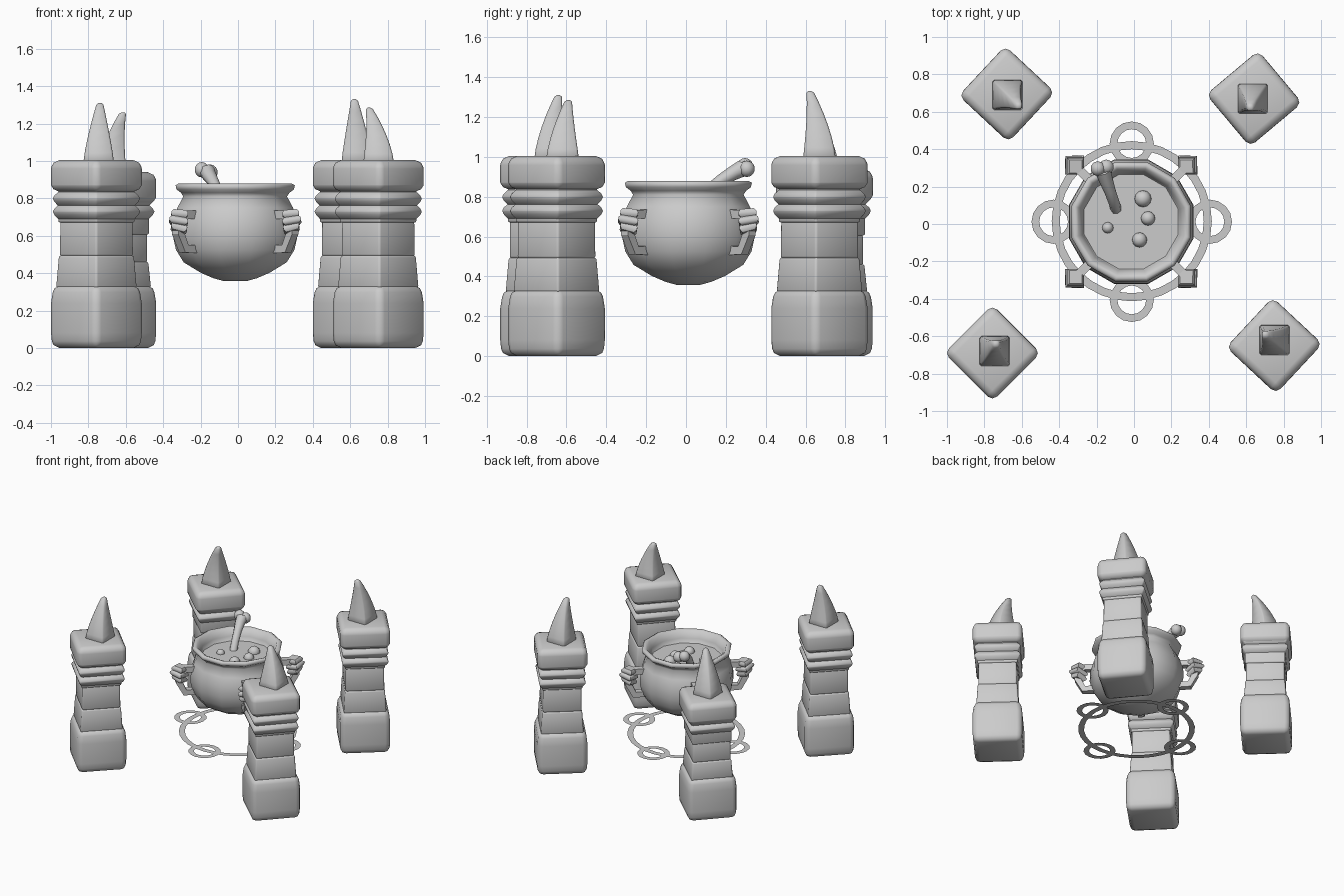
import bpy, bmesh, math
from mathutils import Vector, Matrix

if "Cube" in bpy.data.objects:
    bpy.data.objects.remove(bpy.data.objects["Cube"])

stone = bpy.data.materials.new("plain_grey")
stone.diffuse_color = (0.6, 0.6, 0.6, 1)
stone.use_nodes = True
stone.node_tree.nodes["Principled BSDF"].inputs["Base Color"].default_value = stone.diffuse_color


def finish(bm, name, angle=45):
    bmesh.ops.recalc_face_normals(bm, faces=bm.faces)
    me = bpy.data.meshes.new(name)
    bm.to_mesh(me)
    bm.free()
    me.materials.append(stone)
    me.shade_smooth()
    me.set_sharp_from_angle(angle=math.radians(angle))
    ob = bpy.data.objects.new(name, me)
    bpy.context.collection.objects.link(ob)
    return ob


def loft(bm, rings):
    """Skin a list of point rings and cap both ends."""
    vs = [[bm.verts.new(p) for p in r] for r in rings]
    n = len(vs[0])
    for a, b in zip(vs, vs[1:]):
        for i in range(n):
            j = (i + 1) % n
            bm.faces.new((a[i], a[j], b[j], b[i]))
    bm.faces.new(vs[0][::-1])
    bm.faces.new(vs[-1])


def ngon(cx, cy, z, r, n=4, rot=0.0):
    return [(cx + r * math.cos(rot + i * math.tau / n),
             cy + r * math.sin(rot + i * math.tau / n), z) for i in range(n)]


def round_edges(bm, width, segs=2, limit=25):
    bm.normal_update()
    edges = [e for e in bm.edges if e.calc_face_angle(0) > math.radians(limit)]
    bmesh.ops.bevel(bm, geom=edges, offset=width, segments=segs, profile=0.5,
                    affect='EDGES', clamp_overlap=True)


def block(name, c, rot, sections, bevel, segs=2):
    """Square block from (half diagonal, height) sections, with worn edges."""
    bm = bmesh.new()
    loft(bm, [ngon(c[0], c[1], z, d, 4, rot) for d, z in sections])
    round_edges(bm, bevel, segs)
    finish(bm, name, 75)


def spike(name, base, tip, z0, z1):
    bm = bmesh.new()
    rings = []
    for i in range(7):
        t = i / 6
        c = Vector(base).lerp(Vector(tip), t * t)
        r = (0.017 + 0.065 * (1 - t ** 1.25)) * math.sqrt(2)
        rings.append(ngon(c.x, c.y, z0 + (z1 - z0) * t, r, 4, math.pi / 4))
    loft(bm, rings)
    round_edges(bm, 0.009, 1, 40)
    finish(bm, name, 50)


# Four pillars: centre, twist in degrees, drop of upper part, spike base, tip
pillars = {
    "back_left": ((-0.68, 0.695), 2, 0.065, (-0.677, 0.69), (-0.615, 0.63), 1.26),
    "back_right": ((0.642, 0.67), -5, 0.0, (0.635, 0.67), (0.622, 0.622), 1.33),
    "front_left": ((-0.757, -0.69), 0, 0.0, (-0.745, -0.68), (-0.738, -0.64), 1.31),
    "front_right": ((0.75, -0.65), 2, 0.0, (0.752, -0.62), (0.70, -0.59), 1.285),
}
for key, (c, deg, drop, sb, st, sz) in pillars.items():
    r = math.radians(deg)
    block(key + "_base", c, r,
          [(0.25, 0.0), (0.258, 0.08), (0.258, 0.24), (0.243, 0.335)], 0.037)
    block(key + "_lower_block", c, r,
          [(0.22, 0.32), (0.205, 0.495 - drop * 0.5)], 0.012)
    block(key + "_upper_block", c, r,
          [(0.2, 0.49 - drop * 0.5), (0.197, 0.69 - drop)], 0.012)
    block(key + "_neck", c, r, [(0.208, 0.67 - drop), (0.208, 0.86 - drop)], 0.01)
    for i, z in enumerate((0.727, 0.797)):
        block(f"{key}_band_{i + 1}", c, r,
              [(0.205, z - 0.043), (0.238, z - 0.008), (0.238, z + 0.012),
               (0.208, z + 0.04)], 0.008, 1)
    block(key + "_cap", c, r,
          [(0.245, 0.835 - drop), (0.257, 0.87 - drop), (0.257, 0.96 - drop),
           (0.245, 1.005 - drop)], 0.034)
    spike(key + "_spike", sb, st, 0.99 - drop, sz)

# Cauldron shell with flared lip and inner wall
CX, CY = -0.015, 0.012
profile = [(0.06, 0.357), (0.12, 0.373), (0.19, 0.402), (0.285, 0.458),
           (0.328, 0.525), (0.345, 0.6), (0.342, 0.68), (0.32, 0.75),
           (0.287, 0.81), (0.3, 0.83), (0.325, 0.848), (0.33, 0.87),
           (0.312, 0.88), (0.292, 0.872), (0.268, 0.82), (0.255, 0.76)]
bm = bmesh.new()
loft(bm, [ngon(CX, CY, z, r, 12, math.radians(15)) for r, z in profile])
finish(bm, "cauldron", 80)

# Brew surface and bubbles
bm = bmesh.new()
bm.faces.new([bm.verts.new(p) for p in ngon(CX, CY, 0.785, 0.262, 12, math.radians(15))])
finish(bm, "brew")
for i, (x, y, r) in enumerate([(0.048, 0.135, 0.045), (0.075, 0.03, 0.038),
                               (0.03, -0.085, 0.04), (-0.14, -0.02, 0.03)]):
    bm = bmesh.new()
    bmesh.ops.create_uvsphere(bm, u_segments=12, v_segments=8, radius=r,
                              matrix=Matrix.Translation((x, y, 0.785)))
    finish(bm, f"bubble_{i + 1}", 60)

# Bone stirring stick with two knuckles
path = [(-0.09, 0.06, 0.74, 0.03), (-0.105, 0.11, 0.83, 0.029),
        (-0.13, 0.18, 0.885, 0.031), (-0.152, 0.24, 0.92, 0.038),
        (-0.165, 0.29, 0.945, 0.045)]
axis = Vector((-0.25, 0.75, 0.6)).to_track_quat('Z', 'Y')
bm = bmesh.new()
loft(bm, [[Vector(p[:3]) + axis @ Vector(q) for q in ngon(0, 0, 0, p[3], 8)]
          for p in path])
for x, y, z in [(-0.193, 0.296, 0.953), (-0.148, 0.305, 0.94)]:
    bmesh.ops.create_uvsphere(bm, u_segments=10, v_segments=7, radius=0.041,
                              matrix=Matrix.Translation((x, y, z)))
finish(bm, "bone_stirrer", 60)

# Four diagonal handles: bent square bar plus three slanted grip rings
bar = [(0.29, 0.712), (0.385, 0.712), (0.43, 0.67), (0.432, 0.615),
       (0.388, 0.53), (0.28, 0.53)]
for k in range(4):
    turn = Matrix.Translation((CX, CY, 0)) @ Matrix.Rotation(
        math.pi / 4 + k * math.pi / 2, 4, 'Z')
    bm = bmesh.new()
    rings = []
    for i, (d, z) in enumerate(bar):
        a, b = Vector(bar[max(i - 1, 0)]), Vector(bar[min(i + 1, len(bar) - 1)])
        t = (b - a).normalized()
        n = Vector((-t.y, t.x)) * 0.023
        rings.append([turn @ Vector((d + s * n.x, w * 0.024, z + s * n.y))
                      for s, w in ((1, 1), (1, -1), (-1, -1), (-1, 1))])
    loft(bm, rings)
    finish(bm, f"handle_{k + 1}", 30)
    for i, (d, z, s) in enumerate([(0.425, 0.64, 0.043), (0.428, 0.677, 0.05),
                                   (0.42, 0.717, 0.045)]):
        bm = bmesh.new()
        loft(bm, [ngon(0, 0, h, s * f * math.sqrt(2), 4, 0)
                  for f, h in ((0.75, -0.021), (1, -0.007), (1, 0.007), (0.75, 0.021))])
        bm.transform(turn @ Matrix.Translation((d, 0, z)) @
                     Matrix.Rotation(math.radians(-22 + 8 * i), 4, 'Y'))
        finish(bm, f"handle_{k + 1}_grip_{i + 1}", 50)


# Flat hovering circle with four smaller circles
def flat_ring(name, x, y, r_out, r_in, n, z):
    bm = bmesh.new()
    a = [bm.verts.new(p) for p in ngon(x, y, z, r_out, n)]
    b = [bm.verts.new(p) for p in ngon(x, y, z, r_in, n)]
    for i in range(n):
        j = (i + 1) % n
        bm.faces.new((a[i], a[j], b[j], b[i]))
    finish(bm, name)


flat_ring("hovering_circle", -0.012, 0.015, 0.428, 0.385, 32, 0.18)
for k in range(4):
    a = k * math.pi / 2
    flat_ring(f"hovering_small_circle_{k + 1}", -0.012 + 0.418 * math.cos(a),
              0.012 + 0.418 * math.sin(a), 0.118, 0.077, 16, 0.181)
